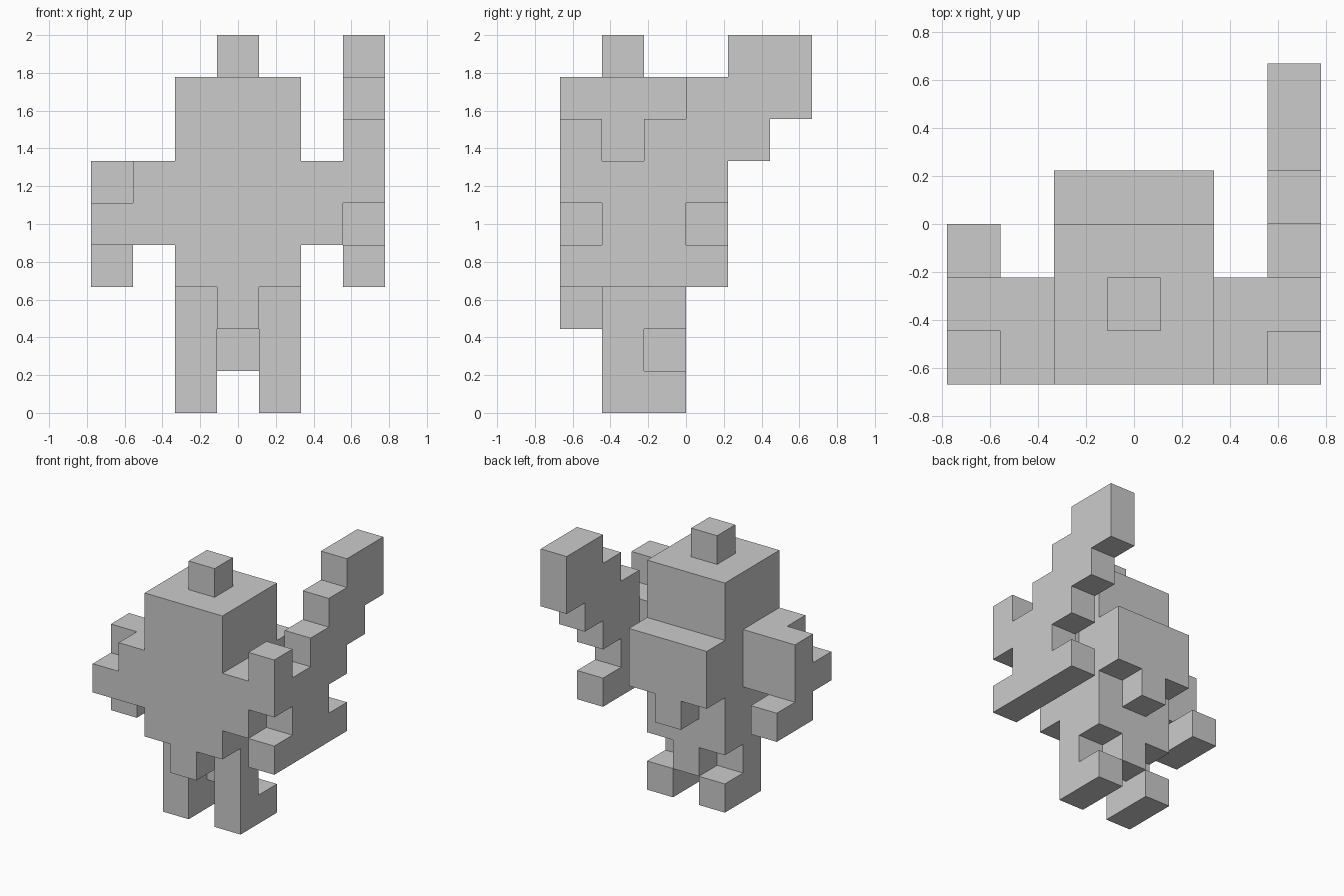
import bpy
import bmesh
from mathutils import Vector

UNIT = 2 / 9  # the whole figure sits on a block grid, nine blocks tall

default_cube = bpy.data.objects.get("Cube")
if default_cube:
    bpy.data.objects.remove(default_cube, do_unlink=True)

grey = bpy.data.materials.new("plain_grey")
grey.use_nodes = True
grey.diffuse_color = (0.6, 0.6, 0.6, 1)
grey.node_tree.nodes["Principled BSDF"].inputs["Base Color"].default_value = grey.diffuse_color


def extrude_profile(name, profile, x_min, x_max):
    """Extrude a side outline of (y, z) block corners from x_min to x_max."""
    bm = bmesh.new()
    outline = [bm.verts.new(Vector((x_min, y, z)) * UNIT) for y, z in profile]
    side = bm.faces.new(outline)
    result = bmesh.ops.extrude_face_region(bm, geom=[side])
    moved = [v for v in result["geom"] if isinstance(v, bmesh.types.BMVert)]
    bmesh.ops.translate(bm, verts=moved, vec=Vector((x_max - x_min, 0, 0)) * UNIT)
    bmesh.ops.recalc_face_normals(bm, faces=bm.faces)
    mesh = bpy.data.meshes.new(name)
    bm.to_mesh(mesh)
    bm.free()
    mesh.materials.append(grey)
    part = bpy.data.objects.new(name, mesh)
    bpy.context.collection.objects.link(part)
    return part


def block(name, x_range, y_range, z_range):
    """Make a plain box from its block ranges."""
    (y0, y1), (z0, z1) = y_range, z_range
    return extrude_profile(name, [(y0, z0), (y1, z0), (y1, z1), (y0, z1)], *x_range)


# Body, backpack and the knob on top
wide, narrow = (-1.5, 1.5), (-0.5, 0.5)
block("torso_and_head", wide, (-3, 0), (3, 8))
block("head_knob", narrow, (-2, -1), (8, 9))
block("backpack", wide, (0, 1), (4, 6))
block("backpack_tab", narrow, (0, 1), (3, 4))

# Hips with a front flap and a lower rear block
hip_profile = [(-3, 2), (-1, 2), (-1, 1), (0, 1), (0, 3), (-3, 3)]
extrude_profile("hips", hip_profile, *narrow)

# Legs with rear feet, and shoulders, one per side
leg_profile = [(-2, 0), (0, 0), (0, 1), (-1, 1), (-1, 2), (0, 2), (0, 3), (-2, 3)]
for side, sign in (("left", 1), ("right", -1)):
    extrude_profile(side + "_leg", leg_profile, *sorted((0.5 * sign, 1.5 * sign)))
    block(side + "_shoulder", sorted((1.5 * sign, 2.5 * sign)), (-3, -1), (4, 6))

# Left arm: grip bar below, stepped barrel rising to the rear
left_arm_profile = [
    (-3, 3), (1, 3), (1, 4), (0, 4), (0, 5), (1, 5), (1, 6), (2, 6),
    (2, 7), (3, 7), (3, 9), (1, 9), (1, 8), (0, 8), (0, 7), (-1, 7),
    (-1, 6), (-2, 6), (-2, 7), (-3, 7), (-3, 5), (-2, 5), (-2, 4), (-3, 4),
]
extrude_profile("left_arm", left_arm_profile, 2.5, 3.5)

# Right arm: short fist in front, hand below and behind
right_arm_profile = [
    (-2, 3), (0, 3), (0, 4), (-1, 4), (-1, 6),
    (-2, 6), (-2, 5), (-3, 5), (-3, 4), (-2, 4),
]
extrude_profile("right_arm", right_arm_profile, -3.5, -2.5)
